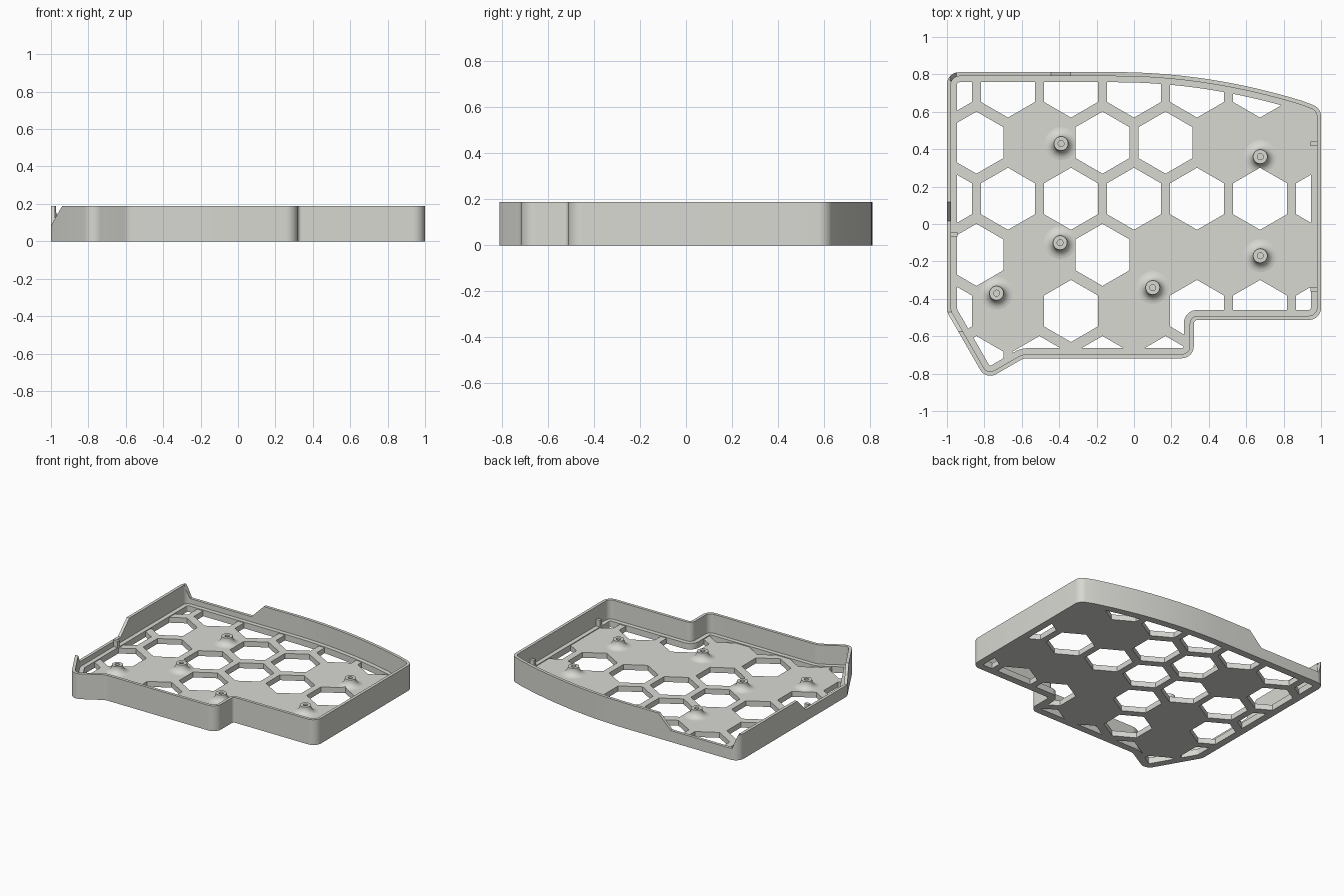
import bpy, bmesh, math
from mathutils import Vector

if "Cube" in bpy.data.objects:
    bpy.data.objects.remove(bpy.data.objects["Cube"])

TOP, LEDGE, FLOOR, LOW = 0.188, 0.046, 0.04, 0.085

grey = bpy.data.materials.new("warm_grey")
grey.diffuse_color = (0.69, 0.69, 0.65, 1)
grey.use_nodes = True
grey.node_tree.nodes["Principled BSDF"].inputs["Base Color"].default_value = grey.diffuse_color


def make(name, bm):
    bmesh.ops.recalc_face_normals(bm, faces=bm.faces)
    me = bpy.data.meshes.new(name)
    bm.to_mesh(me)
    bm.free()
    me.materials.append(grey)
    ob = bpy.data.objects.new(name, me)
    bpy.context.collection.objects.link(ob)
    return ob


def add_prism(bm, pts, vec):
    """Extrude a closed loop of 3D points along a vector."""
    a = [bm.verts.new(p) for p in pts]
    b = [bm.verts.new(Vector(p) + Vector(vec)) for p in pts]
    bm.faces.new(a[::-1])
    bm.faces.new(b)
    n = len(a)
    for i in range(n):
        bm.faces.new((a[i], a[(i + 1) % n], b[(i + 1) % n], b[i]))


def select_only(ob):
    bpy.ops.object.select_all(action='DESELECT')
    ob.select_set(True)
    bpy.context.view_layer.objects.active = ob


def cut(ob, cutter):
    m = ob.modifiers.new("cut", 'BOOLEAN')
    m.operation, m.solver, m.object = 'DIFFERENCE', 'EXACT', cutter
    select_only(ob)
    bpy.ops.object.modifier_apply(modifier="cut")


def smooth(ob):
    select_only(ob)
    bpy.ops.object.shade_smooth_by_angle(angle=math.radians(30))


def rounded(corners, steps=8):
    """Closed outline with each corner (x, y, radius) filleted."""
    out = []
    n = len(corners)
    for i, (x, y, r) in enumerate(corners):
        p = Vector((x, y))
        if r == 0:
            out.append(p)
            continue
        u = (Vector(corners[i - 1][:2]) - p).normalized()
        v = (Vector(corners[(i + 1) % n][:2]) - p).normalized()
        half = u.angle(v) / 2
        c = p + (u + v).normalized() * (r / math.sin(half))
        s = p + u * (r / math.tan(half)) - c
        e = p + v * (r / math.tan(half)) - c
        turn = s.angle_signed(e)        # clockwise positive
        for k in range(steps + 1):
            a = -turn * k / steps
            out.append(c + Vector((s.x * math.cos(a) - s.y * math.sin(a),
                                   s.x * math.sin(a) + s.y * math.cos(a))))
    return out


def inset(pts, d):
    """Move a counter-clockwise outline inwards by d."""
    out = []
    for i, p in enumerate(pts):
        e1 = (p - pts[i - 1]).normalized()
        e2 = (pts[(i + 1) % len(pts)] - p).normalized()
        n1, n2 = Vector((-e1.y, e1.x)), Vector((-e2.y, e2.x))
        m = (n1 + n2).normalized()
        out.append(p + m * (d / m.dot(n1)))
    return out


# Case outline: straight sides, a bowed back edge, a step and a pointed corner
bow = [(x, 0.812 - (x + 0.1) ** 2 / 6.5, 0)
       for x in [0.9 - i / 16 for i in range(17)]]
outline = rounded([(1, -0.513, 0.065), (1, 0.62, 0.065)] + bow +
                  [(-1, 0.812, 0.065), (-1, -0.47, 0.08), (-0.791, -0.834, 0.062),
                   (-0.59, -0.718, 0.08), (0.32, -0.718, 0.065), (0.32, -0.513, 0.02)])

# Outer wall with thin lip and inner ledge
bm = bmesh.new()
section = [(0, 0), (0, TOP), (0.022, TOP), (0.022, LEDGE), (0.054, LEDGE), (0.054, 0)]
rings = [[bm.verts.new((p.x, p.y, z)) for p in inset(outline, d)] for d, z in section]
n = len(outline)
for j in range(len(rings)):
    a, b = rings[j - 1], rings[j]
    for i in range(n):
        k = (i + 1) % n
        bm.faces.new((a[i], a[k], b[k], b[i]))
wall = make("outer_wall", bm)

# Ramped openings in the left and back walls
up = 0.1
bm = bmesh.new()
add_prism(bm, [(-1.2, y, z) for y, z in
               [(-0.575 - up, TOP + up), (-0.47, LOW), (0.015, LOW), (0.118 + up, TOP + up)]],
          (0.33, 0, 0))
left_cut = make("left_opening_cutter", bm)
bm = bmesh.new()
add_prism(bm, [(x, 0.765, z) for x, z in
               [(-0.983 - 0.035, TOP + up), (-0.948, LOW), (-0.443, LOW), (-0.34 + up, TOP + up)]],
          (0, 0.3, 0))
back_cut = make("back_opening_cutter", bm)
for c in (left_cut, back_cut):
    cut(wall, c)
    bpy.data.objects.remove(c)
smooth(wall)

# Honeycomb holes: row height -> column positions in units of the pitch
pitch, radius = 0.337, 0.166
rows = {0.735: (-3, -2, -1, 0, 1, 2),
        0.435: (-2.5, -0.5, 0.5),
        0.135: (-3, -2, -1, 0, 1, 2, 3),
        -0.165: (-2.5, -0.5),
        -0.465: (-3, -1, 1, 2, 3),
        -0.765: (-2.5, -1.5, -0.5, 0.5)}
bm = bmesh.new()
for y, cols in rows.items():
    for c in cols:
        add_prism(bm, [(c * pitch + radius * math.sin(k * math.pi / 3),
                        y + radius * math.cos(k * math.pi / 3), -0.1) for k in range(6)],
                  (0, 0, 0.4))
holes = make("honeycomb_cutter", bm)

# Floor plate
bm = bmesh.new()
add_prism(bm, [(p.x, p.y, 0) for p in inset(outline, 0.05)], (0, 0, FLOOR))
floor = make("floor_plate", bm)
cut(floor, holes)

# Screw posts with flared bases
flare = [(0.088 - 0.05 * math.sin(t), 0.09 - 0.05 * math.cos(t))
         for t in [k * math.pi / 12 for k in range(7)]]
profile = [(0.088, 0.03)] + flare + [(0.038, 0.094), (0.016, 0.094), (0.016, 0.03)]
SEG = 32
for i, (x, y) in enumerate([(-0.39, 0.43), (0.675, 0.36), (-0.395, -0.1),
                            (0.675, -0.17), (-0.735, -0.37), (0.1, -0.34)]):
    bm = bmesh.new()
    loops = [[bm.verts.new((x + r * math.cos(2 * math.pi * k / SEG),
                            y + r * math.sin(2 * math.pi * k / SEG), z))
              for k in range(SEG)] for r, z in profile]
    for j in range(len(loops)):
        a, b = loops[j - 1], loops[j]
        for k in range(SEG):
            m = (k + 1) % SEG
            bm.faces.new((a[k], a[m], b[m], b[k]))
    post = make(f"screw_post_{i + 1}", bm)
    cut(post, holes)
    smooth(post)
bpy.data.objects.remove(holes)

# Small locating tabs on the ledge
for i, (x, y) in enumerate([(-0.963, -0.055), (0.963, 0.43), (0.963, -0.348)]):
    bm = bmesh.new()
    add_prism(bm, [(x + sx * 0.018, y + sy * 0.012, FLOOR) for sx, sy in
                   [(-1, -1), (1, -1), (1, 1), (-1, 1)]], (0, 0, 0.055))
    make(f"locating_tab_{i + 1}", bm)
